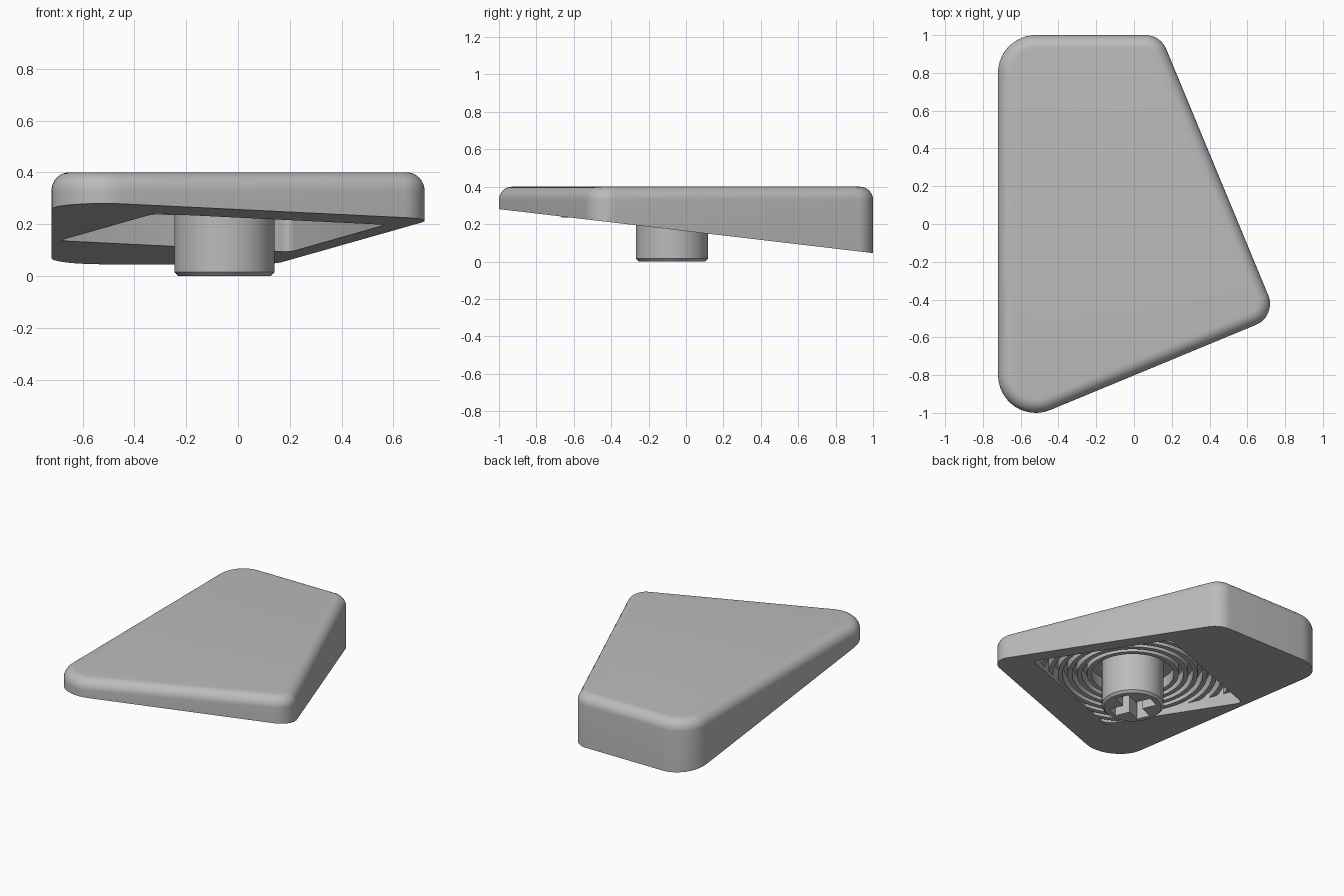
import bpy, bmesh
from math import sin, cos, radians, pi

if "Cube" in bpy.data.objects:
    bpy.data.objects.remove(bpy.data.objects["Cube"])

TILT = radians(22.5)
FILLET, TOP = 0.07, 0.40
CEILING, RIB_BOTTOM = 0.31, 0.235

grey = bpy.data.materials.new("plain grey")
grey.use_nodes = True
grey.diffuse_color = (0.5, 0.5, 0.5, 1)
grey.node_tree.nodes["Principled BSDF"].inputs["Base Color"].default_value = (0.5, 0.5, 0.5, 1)


def arc(cx, cy, r, a0, a1, n=12):
    angles = [radians(a0 + (a1 - a0) * i / n) for i in range(n + 1)]
    return [(cx + r * cos(a), cy + r * sin(a)) for a in angles]


def loft(name, rings):
    """Closed solid through equal-length rings, listed from bottom to top."""
    bm = bmesh.new()
    loops = [[bm.verts.new(p) for p in ring] for ring in rings]
    n = len(loops[0])
    for low, high in zip(loops, loops[1:]):
        for i in range(n):
            j = (i + 1) % n
            bm.faces.new((low[i], low[j], high[j], high[i]))
    bm.faces.new(loops[0][::-1])
    bm.faces.new(loops[-1])
    return finish(name, bm)


def finish(name, bm):
    bmesh.ops.recalc_face_normals(bm, faces=bm.faces)
    mesh = bpy.data.meshes.new(name)
    bm.to_mesh(mesh)
    bm.free()
    mesh.materials.append(grey)
    obj = bpy.data.objects.new(name, mesh)
    bpy.context.collection.objects.link(obj)
    return obj


def prism(name, outline, z0, z1):
    return loft(name, [[(x, y, z) for x, y in outline] for z in (z0, z1)])


def activate(obj):
    bpy.ops.object.select_all(action='DESELECT')
    obj.select_set(True)
    bpy.context.view_layer.objects.active = obj


def boolean(obj, cutter, operation):
    cutter.hide_render = True
    mod = obj.modifiers.new("cut", 'BOOLEAN')
    mod.object, mod.operation, mod.solver = cutter, operation, 'EXACT'
    activate(obj)
    bpy.ops.object.modifier_apply(modifier=mod.name)
    bpy.data.objects.remove(cutter)


def turned(points, cx, cy):
    c, s = cos(TILT), sin(TILT)
    return [(cx + x * c - y * s, cy + x * s + y * c) for x, y in points]


def outline(d):
    """Four-cornered outline, pulled inwards by d."""
    return (arc(-0.52, -0.80, 0.20 - d, 180, 292.5) + arc(0.60, -0.423, 0.12 - d, -67.5, 22.5)
            + arc(0.06, 0.88, 0.12 - d, 22.5, 90) + arc(-0.52, 0.80, 0.20 - d, 90, 180))


def pocket(h, r=0.035):
    k = h - r
    pts = (arc(-k, -k, r, 180, 270, 4) + arc(k, -k, r, 270, 360, 4)
           + arc(k, k, r, 0, 90, 4) + arc(-k, k, r, 90, 180, 4))
    return turned(pts, -0.06, -0.035)


# Cap: sloping underside, upright sides, rounded top edge
levels = [[(x, y, 0.1625 - 0.1175 * y) for x, y in outline(0)]]
for i in range(9):
    a = i / 8 * pi / 2
    z = TOP - FILLET * (1 - sin(a))
    levels.append([(x, y, z) for x, y in outline(FILLET * (1 - cos(a)))])
cap = loft("cap", levels)
boolean(cap, prism("pocket_cutter", pocket(0.483), -0.2, CEILING), 'DIFFERENCE')

# Concentric ribs under the ceiling, trimmed to the pocket
STEM_X, STEM_Y = -0.052, -0.075
bm = bmesh.new()
N = 72
for k in range(8):
    r0 = 0.256 + 0.06 * k
    profile = [(r0, RIB_BOTTOM), (r0 + 0.03, RIB_BOTTOM), (r0 + 0.03, 0.33), (r0, 0.33)]
    grid = [[bm.verts.new((STEM_X + r * cos(2 * pi * i / N), STEM_Y + r * sin(2 * pi * i / N), z))
             for r, z in profile] for i in range(N)]
    for i in range(N):
        a, b = grid[i], grid[(i + 1) % N]
        for j in range(4):
            m = (j + 1) % 4
            bm.faces.new((a[j], b[j], b[m], a[m]))
ribs = finish("ceiling_ribs", bm)
boolean(ribs, prism("rib_trimmer", pocket(0.49), 0.1, 0.325), 'INTERSECT')

# Stem with chamfered foot and cross-shaped socket
stem = loft("stem", [[(x, y, z) for x, y in arc(STEM_X, STEM_Y, r, 0, 355, 71)]
                     for r, z in ((0.178, 0), (0.193, 0.015), (0.193, 0.34))])
L, W = 0.144, 0.044
cross = [(L, -W), (L, W), (W, W), (W, L), (-W, L), (-W, W),
         (-L, W), (-L, -W), (-W, -W), (-W, -L), (W, -L), (W, -W)]
boolean(stem, prism("socket_cutter", turned(cross, STEM_X, STEM_Y), -0.1, 0.27), 'DIFFERENCE')

for obj in (cap, ribs, stem):
    activate(obj)
    bpy.ops.object.shade_smooth_by_angle(angle=radians(30))
